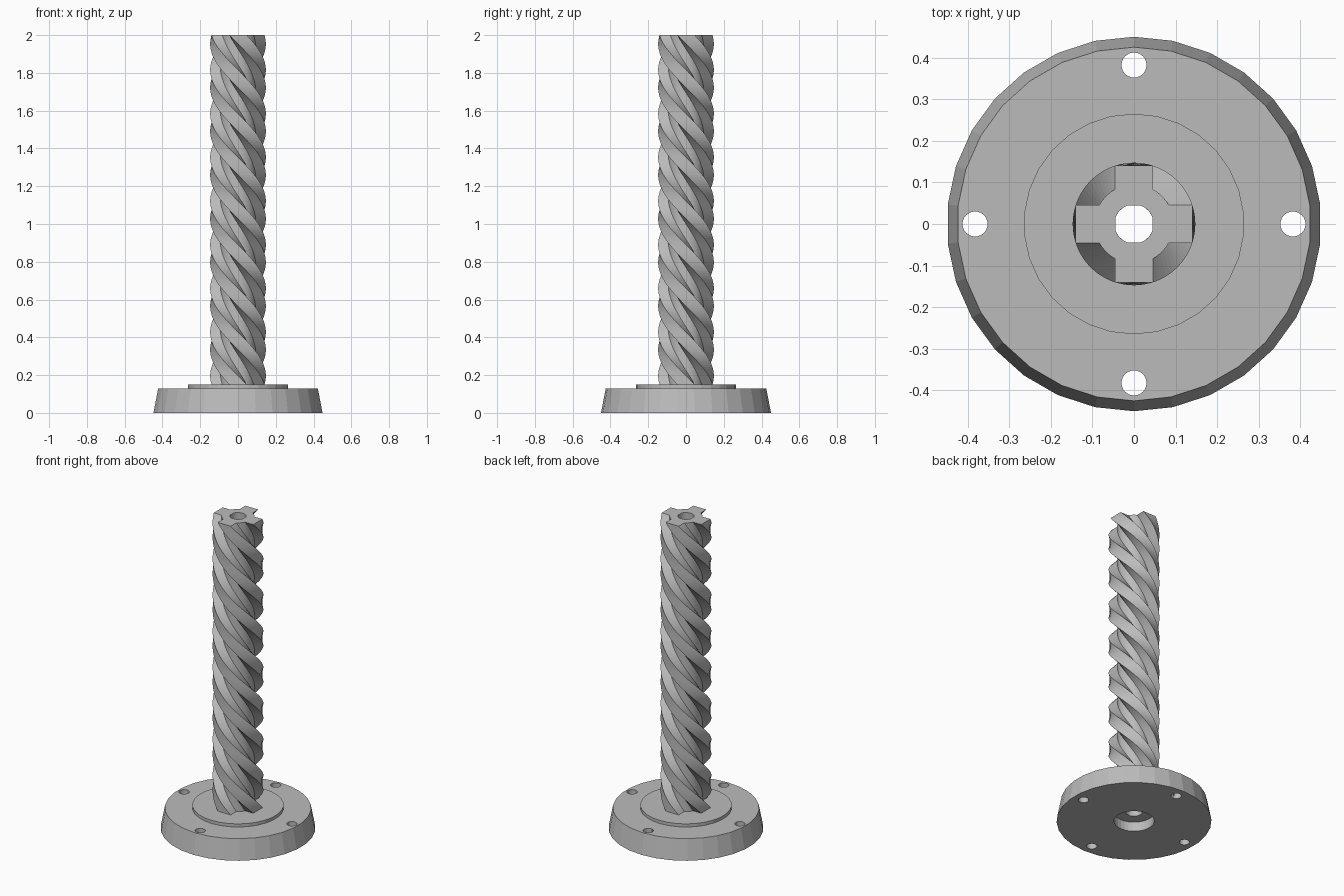
import bpy, bmesh
from math import sin, cos, pi, atan2, hypot, radians

if "Cube" in bpy.data.objects:
    bpy.data.objects.remove(bpy.data.objects["Cube"])

grey = bpy.data.materials.new("light grey")
grey.use_nodes = True
colour = (0.5, 0.5, 0.5, 1)
grey.diffuse_color = colour
grey.node_tree.nodes["Principled BSDF"].inputs["Base Color"].default_value = colour

BORE = 0.047
TOP = 2.0
BOSS_TOP = 0.15


def finish(bm, name):
    bmesh.ops.recalc_face_normals(bm, faces=bm.faces)
    mesh = bpy.data.meshes.new(name)
    bm.to_mesh(mesh)
    bm.free()
    mesh.materials.append(grey)
    obj = bpy.data.objects.new(name, mesh)
    bpy.context.collection.objects.link(obj)
    return obj


def circle(r, n=30):
    """Corner points of a regular polygon with one corner facing the back."""
    return [(r * sin(2 * pi * i / n), r * cos(2 * pi * i / n)) for i in range(n)]


def bridge(bm, a, b):
    n = len(a)
    return [bm.faces.new((a[i], a[(i + 1) % n], b[(i + 1) % n], b[i])) for i in range(n)]


def lathe(name, profile, closed=False):
    """Stack of polygon rings given as (radius, height)."""
    bm = bmesh.new()
    rings = [[bm.verts.new((x, y, z)) for x, y in circle(r)] for r, z in profile]
    for a, b in zip(rings, rings[1:]):
        bridge(bm, a, b)
    if closed:
        bridge(bm, rings[-1], rings[0])
    else:
        bm.faces.new(rings[0])
        bm.faces.new(rings[-1])
    return finish(bm, name)


# Flanged base with raised boss, central bore and wider recess underneath
base = lathe("flange_base", [
    (0.117, 0), (0.45, 0), (0.425, 0.13), (0.265, 0.13), (0.265, BOSS_TOP),
    (BORE, BOSS_TOP), (BORE, 0.06), (0.117, 0.06)], closed=True)

# Four bolt holes
for i in range(4):
    cutter = lathe("bolt_hole_cutter", [(0.03, -0.1), (0.03, 0.3)])
    cutter.location = (0.382 * cos(i * pi / 2), 0.382 * sin(i * pi / 2), 0)
    cutter.hide_render = True
    mod = base.modifiers.new("bolt_hole", "BOOLEAN")
    mod.operation, mod.solver, mod.object = "DIFFERENCE", "EXACT", cutter
    bpy.context.view_layer.objects.active = base
    bpy.ops.object.modifier_apply(modifier=mod.name)
    bpy.data.objects.remove(cutter)

# Cross-shaped section: four square arms on a round core
ARM, HALF, CORE = 0.14, 0.046, 0.095
edge = atan2(HALF, (CORE ** 2 - HALF ** 2) ** 0.5)
section = []
for k in range(4):
    turn = k * pi / 2
    corner = atan2(HALF, ARM)
    polar = [(hypot(ARM, HALF), -corner), (hypot(ARM, HALF), corner)]
    polar += [(CORE, edge + (pi / 2 - 2 * edge) * j / 5) for j in range(6)]
    section += [(r, a + turn) for r, a in polar]

# Twisted screw, two full turns, with a straight bore
SLICES = 160
bm = bmesh.new()
rings = []
for s in range(SLICES + 1):
    t = s / SLICES
    z = BOSS_TOP + (TOP - BOSS_TOP) * t
    twist = -radians(720) * t
    rings.append([bm.verts.new((r * cos(a + twist), r * sin(a + twist), z)) for r, a in section])
for a, b in zip(rings, rings[1:]):
    bridge(bm, a, b)
low = [bm.verts.new((BORE * cos(a), BORE * sin(a), BOSS_TOP)) for r, a in section]
high = [bm.verts.new((BORE * cos(a), BORE * sin(a), TOP)) for r, a in section]
bridge(bm, low, high)
bridge(bm, rings[-1], high)
bridge(bm, rings[0], low)
finish(bm, "twisted_screw")
